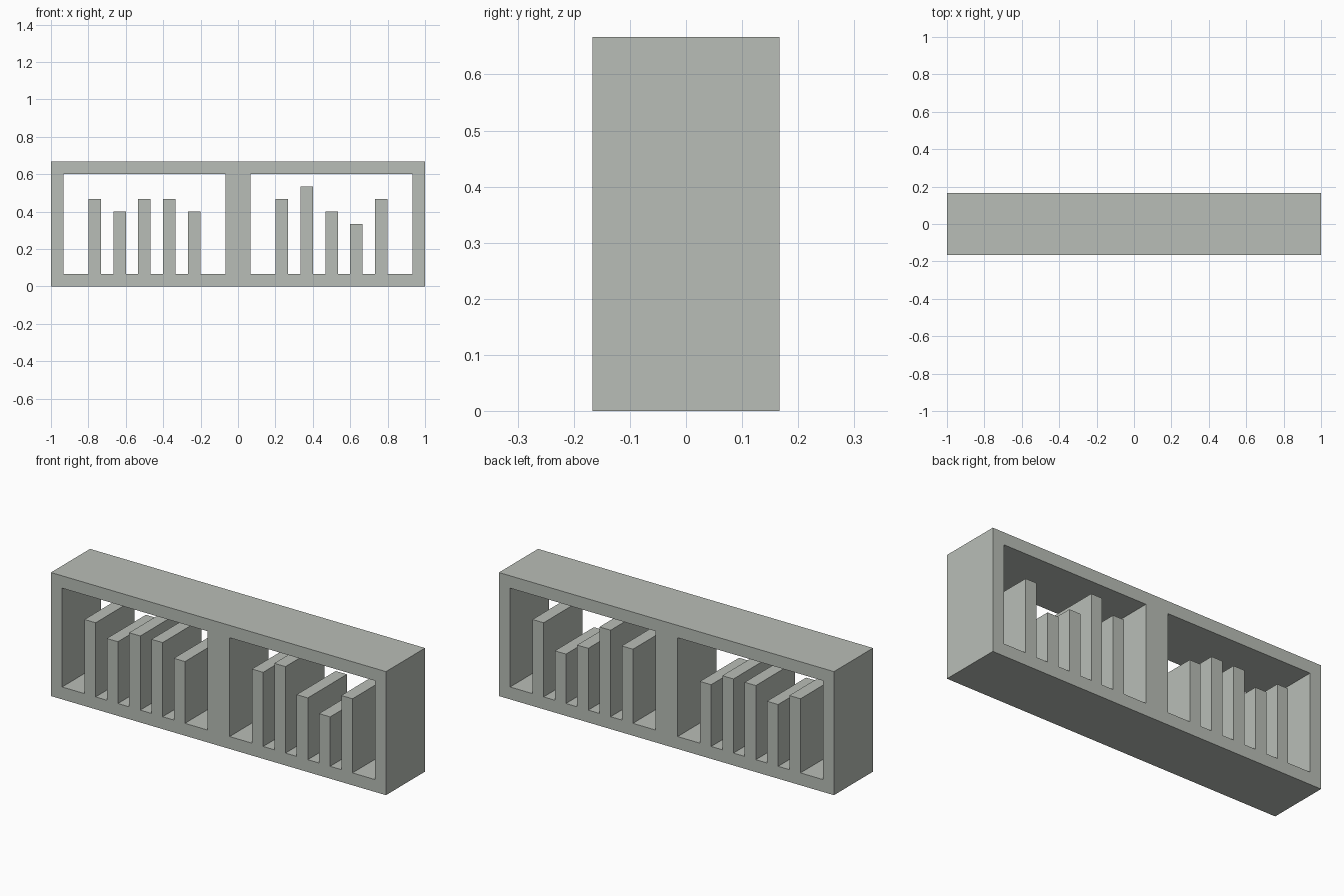
import bpy
import bmesh

if "Cube" in bpy.data.objects:
    bpy.data.objects.remove(bpy.data.objects["Cube"], do_unlink=True)

U = 1 / 15          # board thickness, the module of the whole design
DEPTH = 5 * U

# Single pale grey-green material
mat = bpy.data.materials.new("pale grey green")
colour = (0.485, 0.515, 0.474, 1)
mat.use_nodes = True
mat.diffuse_color = colour
mat.node_tree.nodes["Principled BSDF"].inputs["Base Color"].default_value = colour


def slab(name, xs, zs, openings=()):
    """Extrude a grid of front cells (in modules) through the depth, leaving openings."""
    bm = bmesh.new()
    v = [[bm.verts.new((x * U, -DEPTH / 2, z * U)) for z in zs] for x in xs]
    for i in range(len(xs) - 1):
        for j in range(len(zs) - 1):
            if (i, j) not in openings:
                bm.faces.new((v[i][j], v[i + 1][j], v[i + 1][j + 1], v[i][j + 1]))
    ext = bmesh.ops.extrude_face_region(bm, geom=bm.faces[:], use_keep_orig=True)
    moved = [g for g in ext["geom"] if isinstance(g, bmesh.types.BMVert)]
    bmesh.ops.translate(bm, verts=moved, vec=(0, DEPTH, 0))
    bmesh.ops.recalc_face_normals(bm, faces=bm.faces[:])
    mesh = bpy.data.meshes.new(name)
    bm.to_mesh(mesh)
    bm.free()
    mesh.materials.append(mat)
    obj = bpy.data.objects.new(name, mesh)
    bpy.context.collection.objects.link(obj)
    return obj


# Shelf frame with two open compartments and a double-thick centre post
slab("shelf_frame", (-15, -14, -1, 1, 14, 15), (0, 1, 9, 10),
     openings={(1, 1), (3, 1)})

# Upright dividers: first left edge and top heights for each compartment
for side, start, tops in (("right", -12, (7, 6, 7, 7, 6)),
                          ("left", 3, (7, 8, 6, 5, 7))):
    for n, top in enumerate(tops):
        x = start + 2 * n
        slab(f"{side}_divider_{n + 1}", (x, x + 1), (1, top))
